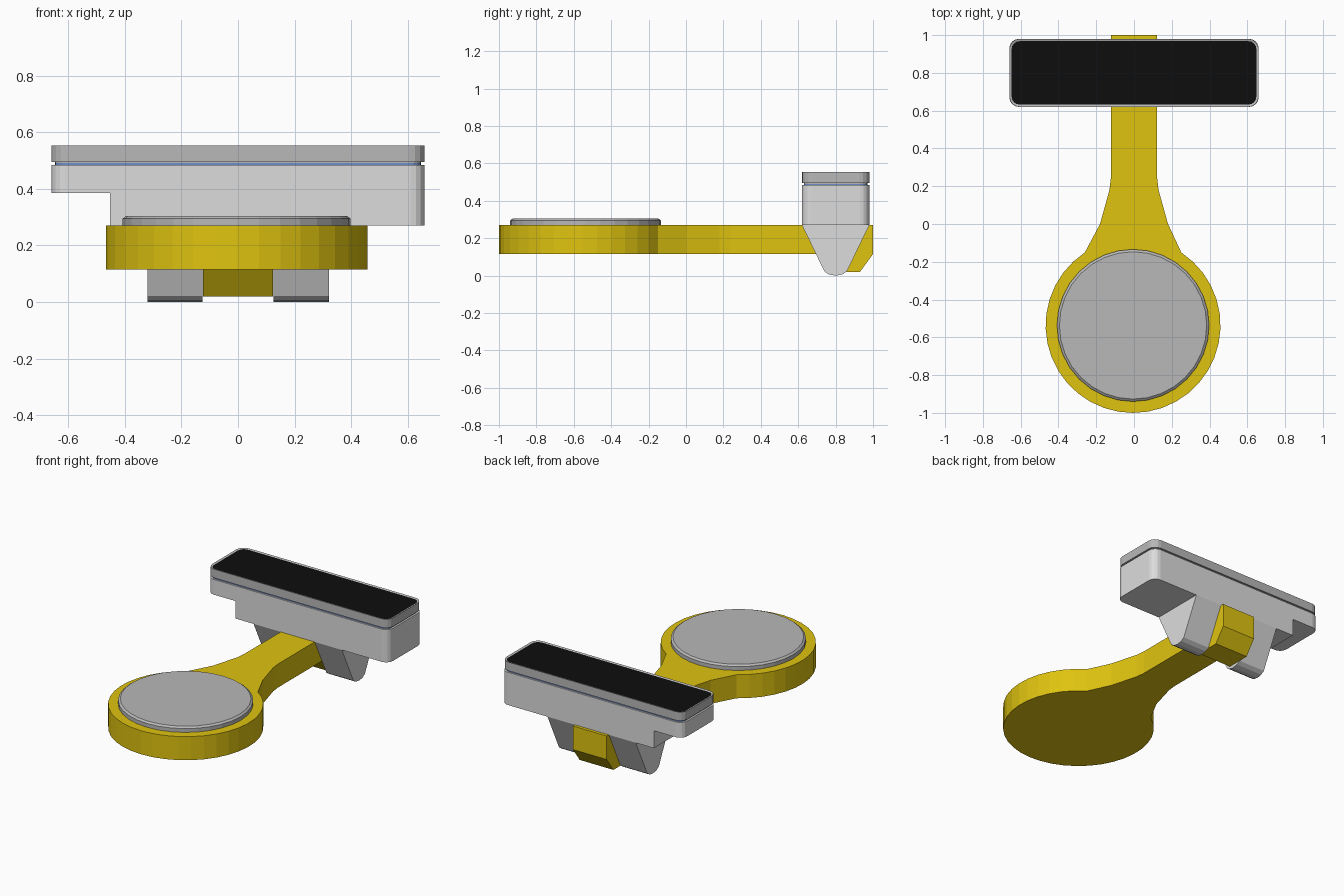
import bpy, bmesh, math
from mathutils import Vector

if "Cube" in bpy.data.objects:
    bpy.data.objects.remove(bpy.data.objects["Cube"])


def mat(name, rgb):
    m = bpy.data.materials.new(name)
    m.diffuse_color = (*rgb, 1)
    m.use_nodes = True
    m.node_tree.nodes["Principled BSDF"].inputs["Base Color"].default_value = m.diffuse_color
    return m


YELLOW = mat("yellow", (0.74, 0.55, 0.005))
LIGHT = mat("light_grey", (0.72, 0.72, 0.72))
GREY = mat("mid_grey", (0.48, 0.48, 0.48))
BLACK = mat("black", (0.004, 0.004, 0.004))
BLUE = mat("seam_blue", (0.15, 0.27, 0.62))


def prism(name, pts, lo, hi, material, axis="z"):
    """Extrude an outline along z (points x, y) or along x (points y, z)."""
    place = (lambda a, b: (a, b, lo)) if axis == "z" else (lambda a, b: (lo, a, b))
    step = Vector((0, 0, hi - lo)) if axis == "z" else Vector((hi - lo, 0, 0))
    bm = bmesh.new()
    face = bm.faces.new([bm.verts.new(place(*p)) for p in pts])
    ext = bmesh.ops.extrude_face_region(bm, geom=[face], use_keep_orig=True)
    moved = [g for g in ext["geom"] if isinstance(g, bmesh.types.BMVert)]
    bmesh.ops.translate(bm, verts=moved, vec=step)
    bmesh.ops.recalc_face_normals(bm, faces=bm.faces)
    me = bpy.data.meshes.new(name)
    bm.to_mesh(me)
    bm.free()
    me.materials.append(material)
    ob = bpy.data.objects.new(name, me)
    bpy.context.collection.objects.link(ob)
    return ob


def arc(cx, cy, r, a0, a1, n):
    angles = [math.radians(a0 + (a1 - a0) * i / n) for i in range(n + 1)]
    return [(cx + r * math.cos(a), cy + r * math.sin(a)) for a in angles]


def rounded_rect(cx, cy, hx, hy, r, n=4):
    pts = []
    for i, (sx, sy) in enumerate([(1, 1), (-1, 1), (-1, -1), (1, -1)]):
        pts += arc(cx + sx * (hx - r), cy + sy * (hy - r), r, 90 * i, 90 * i + 90, n)
    return pts


def edit_top(ob, thickness, depth, inner_index=0):
    """Inset the upward face; the inner face can take another material."""
    bm = bmesh.new()
    bm.from_mesh(ob.data)
    top = max(bm.faces, key=lambda f: f.calc_center_median().z)
    bmesh.ops.inset_individual(bm, faces=[top], thickness=thickness, depth=depth)
    top.material_index = inner_index
    bm.to_mesh(ob.data)
    bm.free()


CX, CY = -0.005, -0.537

# Arm: round base flowing through a flared neck into a straight bar
neck = [(0.18, 0.0), (0.13, 0.18), (0.123, 0.24), (0.123, 1.0)]
outline = arc(CX, CY, 0.463, 123.5, 416.5, 30) + neck + [(-x, y) for x, y in reversed(neck)]
prism("arm", outline, 0.115, 0.27, YELLOW)

# Foot under the end of the arm
prism("arm_foot", [(0.70, 0.115), (0.77, 0.02), (0.93, 0.02), (1.0, 0.115)],
      -0.123, 0.123, YELLOW, "x")

# Round pad with chamfered rim
pad = prism("round_pad", arc(CX, CY, 0.403, 0, 348.75, 31), 0.265, 0.295, GREY)
edit_top(pad, 0.013, 0.01)

# Head body with a notch under its left end
body = prism("head_body", rounded_rect(0, 0.80, 0.66, 0.18, 0.05), 0.27, 0.485, LIGHT)
cutter = prism("notch_cutter", [(-0.8, 0.5), (-0.452, 0.5), (-0.452, 1.1), (-0.8, 1.1)],
               0.2, 0.385, LIGHT)
cutter.hide_render = True
cutter.hide_set(True)
cut = body.modifiers.new("notch", "BOOLEAN")
cut.operation = "DIFFERENCE"
cut.solver = "EXACT"
cut.object = cutter

# Recessed seam: blue line with grey above it
prism("seam_line", rounded_rect(0, 0.80, 0.648, 0.17, 0.045), 0.485, 0.491, BLUE)
prism("seam_gap", rounded_rect(0, 0.80, 0.648, 0.17, 0.045), 0.491, 0.496, GREY)

# Lid with inset black panel
lid = prism("head_lid", rounded_rect(0, 0.80, 0.66, 0.18, 0.055), 0.496, 0.553, GREY)
lid.data.materials.append(BLACK)
edit_top(lid, 0.012, -0.004, 1)

# Two tapered fork prongs either side of the arm
prong = [(0.62, 0.27), (0.74, 0.022), (0.765, 0.006), (0.80, 0.0),
         (0.835, 0.006), (0.86, 0.022), (0.98, 0.27)]
for side, lo, hi in (("left", -0.32, -0.125), ("right", 0.125, 0.322)):
    prism("fork_prong_" + side, prong, lo, hi, LIGHT, "x")
